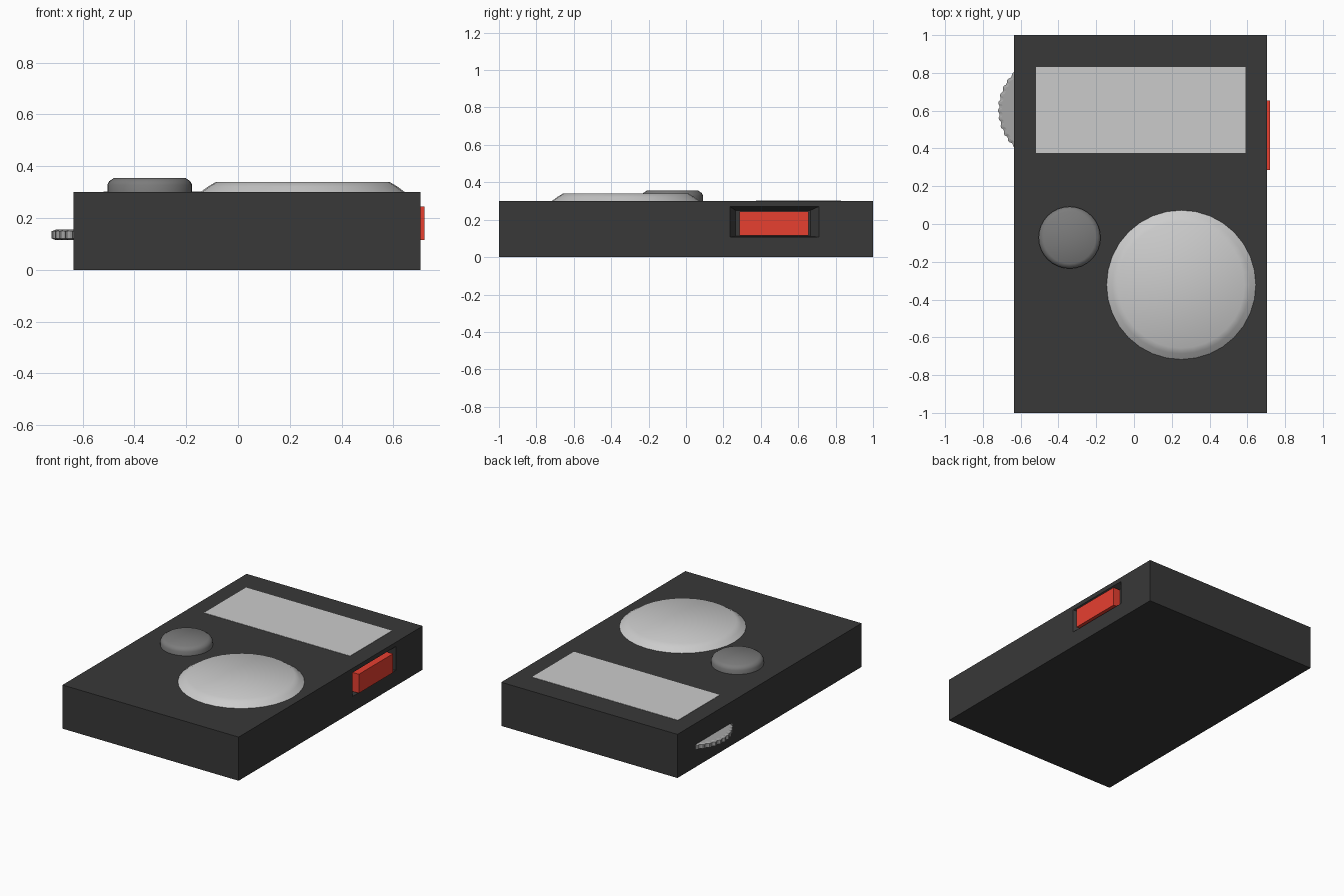
import bpy, bmesh
from math import sin, cos, tau, radians

if "Cube" in bpy.data.objects:
    bpy.data.objects.remove(bpy.data.objects["Cube"])


def material(name, rgb):
    m = bpy.data.materials.new(name)
    m.diffuse_color = (*rgb, 1)
    m.use_nodes = True
    m.node_tree.nodes["Principled BSDF"].inputs["Base Color"].default_value = m.diffuse_color
    return m


BLACK = material("black_plastic", (0.04, 0.04, 0.04))
DARK = material("dark_grey", (0.2, 0.2, 0.2))
MID = material("mid_grey", (0.38, 0.38, 0.38))
RED = material("red", (0.8, 0.05, 0.03))


def finish(name, bm, mat=None, smooth=False):
    bmesh.ops.recalc_face_normals(bm, faces=bm.faces)
    me = bpy.data.meshes.new(name)
    bm.to_mesh(me)
    bm.free()
    ob = bpy.data.objects.new(name, me)
    bpy.context.collection.objects.link(ob)
    if mat:
        me.materials.append(mat)
    bpy.ops.object.select_all(action='DESELECT')
    ob.select_set(True)
    bpy.context.view_layer.objects.active = ob
    if smooth:
        bpy.ops.object.shade_smooth_by_angle(angle=radians(50))
    return ob


def loft(name, rings, mat=None, smooth=False):
    """Skin a list of equal-length vertex rings and cap both ends."""
    bm = bmesh.new()
    vs = [[bm.verts.new(p) for p in ring] for ring in rings]
    n = len(vs[0])
    for a, b in zip(vs, vs[1:]):
        for i in range(n):
            j = (i + 1) % n
            bm.faces.new((a[i], a[j], b[j], b[i]))
    bm.faces.new(vs[0])
    bm.faces.new(vs[-1])
    return finish(name, bm, mat, smooth)


def rect_x(x, y0, y1, z0, z1):
    return [(x, y0, z0), (x, y1, z0), (x, y1, z1), (x, y0, z1)]


def circle(cx, cy, z, r, n, notch=0.0):
    """Circle of n points; a notch alternates pairs of points into teeth."""
    return [(cx + (r - notch * (i // 2 % 2)) * cos(tau * i / n),
             cy + (r - notch * (i // 2 % 2)) * sin(tau * i / n), z)
            for i in range(n)]


# Case with a tapered pocket for the side button
case = loft("case", [rect_x(-0.635, -1, 1, 0, 0.3), rect_x(0.705, -1, 1, 0, 0.3)], BLACK)
cutter = loft("pocket_cutter", [rect_x(0.665, 0.265, 0.665, 0.112, 0.25),
                                rect_x(0.705, 0.235, 0.71, 0.107, 0.27),
                                rect_x(0.75, 0.235, 0.71, 0.107, 0.27)])
cutter.hide_render = True
mod = case.modifiers.new("pocket", 'BOOLEAN')
mod.operation = 'DIFFERENCE'
mod.solver = 'EXACT'
mod.object = cutter
bpy.context.view_layer.objects.active = case
bpy.ops.object.modifier_apply(modifier=mod.name)
bpy.data.objects.remove(cutter)

# Red side button
loft("side_button", [rect_x(0.66, 0.285, 0.655, 0.115, 0.245),
                     rect_x(0.72, 0.285, 0.655, 0.115, 0.245)], RED)

# Display panel, almost flush with the top
loft("display", [rect_x(-0.52, 0.375, 0.83, 0.29, 0.302),
                 rect_x(0.59, 0.375, 0.83, 0.29, 0.302)])

# Large dial and small knob on the top
loft("large_dial", [circle(0.25, -0.322, z, r, 32) for r, z in
                    ((0.395, 0.29), (0.395, 0.3), (0.365, 0.322), (0.335, 0.34))], smooth=True)
loft("small_knob", [circle(-0.341, -0.072, z, r, 32) for r, z in
                    ((0.164, 0.29), (0.164, 0.328), (0.156, 0.343), (0.138, 0.355))],
     DARK, smooth=True)

# Toothed thumb wheel in the left side
loft("thumb_wheel", [circle(-0.442, 0.605, z, r, 160, 0.007) for r, z in
                     ((0.262, 0.115), (0.278, 0.121), (0.278, 0.149), (0.262, 0.155))], MID)
